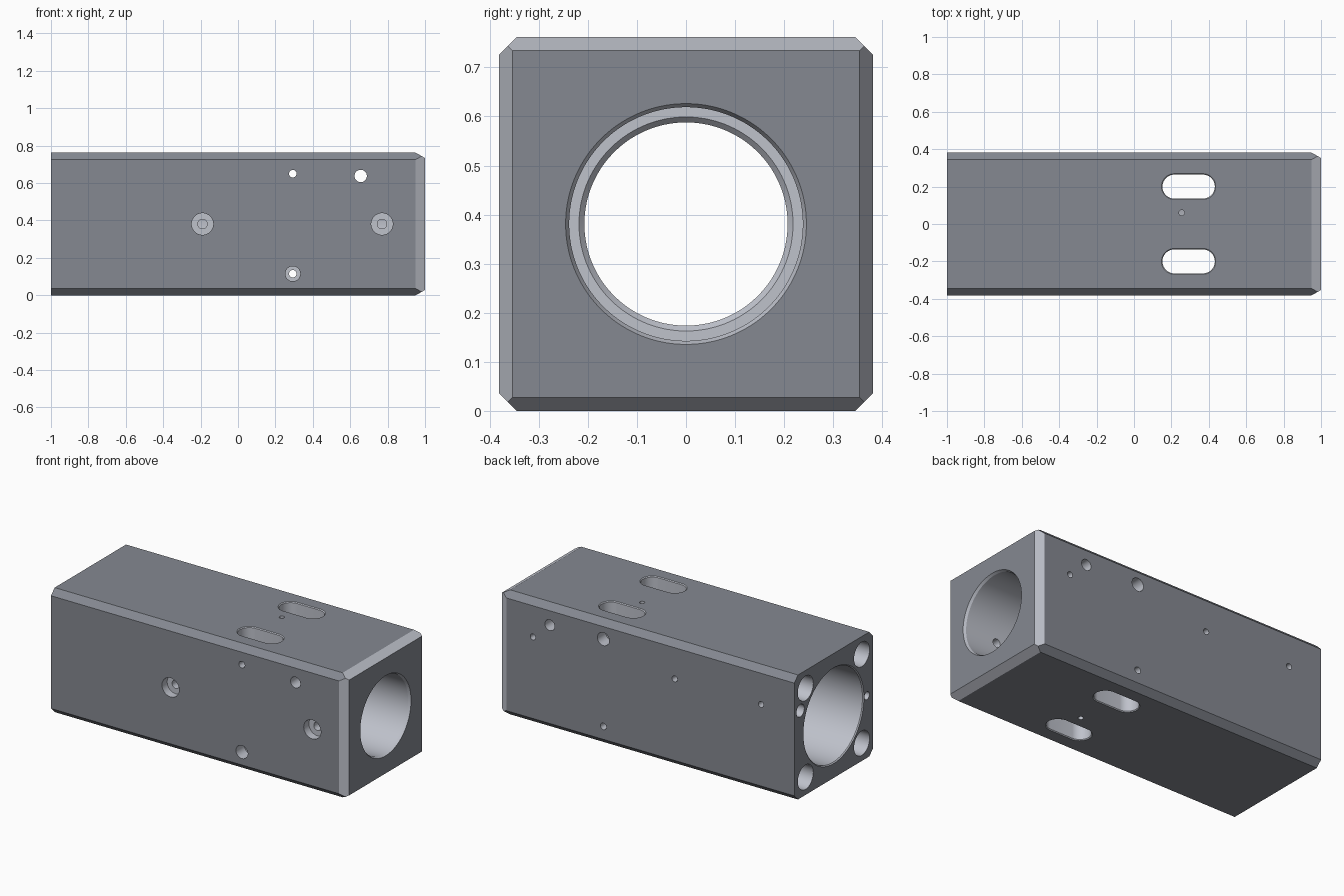
import bpy, bmesh, math
from mathutils import Vector

if "Cube" in bpy.data.objects:
    bpy.data.objects.remove(bpy.data.objects["Cube"])

H = 0.381          # half width and half height
SEG = 64


def material(name, color):
    m = bpy.data.materials.new(name)
    m.diffuse_color = color
    m.use_nodes = True
    m.node_tree.nodes["Principled BSDF"].inputs["Base Color"].default_value = m.diffuse_color
    return m


# Dark coated outside, lighter machined surfaces
MATS = (material("dark_coating", (0.235, 0.25, 0.285, 1)),
        material("machined_metal", (0.52, 0.54, 0.60, 1)))


def to_object(bm, name):
    bmesh.ops.recalc_face_normals(bm, faces=bm.faces)
    me = bpy.data.meshes.new(name)
    bm.to_mesh(me)
    bm.free()
    for m in MATS:
        me.materials.append(m)
    ob = bpy.data.objects.new(name, me)
    bpy.context.collection.objects.link(ob)
    return ob


def slice_off(bm, point, normal):
    """Cut a convex solid with a plane and cap it."""
    geom = bm.verts[:] + bm.edges[:] + bm.faces[:]
    res = bmesh.ops.bisect_plane(bm, geom=geom, plane_co=point, plane_no=normal, clear_outer=True)
    edges = [e for e in res["geom_cut"] if isinstance(e, bmesh.types.BMEdge)]
    bmesh.ops.edgeloop_fill(bm, edges=edges)


# Block with chamfered long edges and a chamfered right end
bm = bmesh.new()
bmesh.ops.create_cube(bm, size=1)
for v in bm.verts:
    v.co = Vector((v.co.x * 2, v.co.y * 2 * H, v.co.z * 2 * H + H))
for sy in (-1, 1):
    for sz in (-1, 1):
        slice_off(bm, (0, sy * H, H + sz * (H - 0.036)), Vector((0, sy, sz)).normalized())
for dy, dz in ((1, 0), (-1, 0), (0, 1), (0, -1)):
    slice_off(bm, (0.95, dy * H, H + dz * H), Vector((0.028, dy * 0.05, dz * 0.05)).normalized())
block = to_object(bm, "drilled_block")
for p in block.data.polygons:
    p.material_index = int(0.1 < p.normal.x < 0.9)   # end chamfers are machined


def cut(origin, direction, profile, half=0.0, seg=SEG):
    """Drill a stepped hole: profile is (depth, radius); half stretches it into a slot."""
    bm = bmesh.new()
    rot = Vector((0, 0, 1)).rotation_difference(Vector(direction))
    rings = []
    for depth, r in profile:
        ring = []
        for i in range(seg):
            a = 2 * math.pi * (i + 0.5) / seg
            side = half if math.cos(a) > 0 else -half
            p = Vector((r * math.cos(a) + side, r * math.sin(a), depth))
            ring.append(bm.verts.new(Vector(origin) + rot @ p))
        rings.append(ring)
    for a, b in zip(rings, rings[1:]):
        for i in range(seg):
            j = (i + 1) % seg
            bm.faces.new((a[i], a[j], b[j], b[i]))
    bm.faces.new(rings[0])
    bm.faces.new(rings[-1])
    for f in bm.faces:
        f.material_index = 1
    tool = to_object(bm, "cutter")
    tool.hide_render = True
    mod = block.modifiers.new("cut", "BOOLEAN")
    mod.operation, mod.solver, mod.object = "DIFFERENCE", "EXACT", tool
    bpy.context.view_layer.objects.active = block
    bpy.ops.object.modifier_apply(modifier=mod.name)
    bpy.data.objects.remove(tool)


# Stepped main bore along x
cut((0, 0, H), (1, 0, 0),
    [(-1.02, 0.312), (-0.994, 0.287), (0.46, 0.287), (0.5, 0.207), (0.55, 0.207), (0.562, 0.218),
     (0.562, 0.238), (0.985, 0.238), (1.02, 0.255)], seg=128)

# Through slots, top to bottom
for y in (-0.2, 0.2):
    cut((0.292, y, 0), (0, 0, 1),
        [(-0.01, 0.079), (0.005, 0.064), (2 * H - 0.005, 0.064), (2 * H + 0.01, 0.079)], half=0.076)

# Small vent holes into the bore, top and bottom
cut((0.255, 0.06, 2 * H), (0, 0, -1), [(-0.05, 0.015), (0.2, 0.015)], seg=32)
cut((0.325, -0.06, 0), (0, 0, 1), [(-0.05, 0.015), (0.2, 0.015)], seg=32)

# Counterbored holes on the front, opening into the bore
for x in (-0.19, 0.77):
    cut((x, -H, H), (0, 1, 0), [(-0.05, 0.058), (0.05, 0.058), (0.05, 0.025), (0.25, 0.025)])

# Clamp screw holes right through, heads on opposite sides
screw = [(-0.05, 0.04), (0.08, 0.04), (0.08, 0.02), (0.85, 0.02)]
cut((0.293, -H, 0.115), (0, 1, 0), screw)
cut((0.293, H, 0.65), (0, -1, 0), screw)

# Plain cross hole
cut((0.656, -H, 0.638), (0, 1, 0), [(-0.05, 0.033), (0.85, 0.033)])

# Small holes on the back into the bore
for x in (-0.775, -0.19, 0.77):
    cut((x, H, 0.535), (0, -1, 0), [(-0.05, 0.018), (0.25, 0.018)], seg=32)

# Corner holes and two small holes in the left end
for y in (-0.272, 0.272):
    for dz in (-0.272, 0.272):
        cut((-1, y, H + dz), (1, 0, 0), [(-0.02, 0.084), (0.004, 0.073), (0.35, 0.073)])
cut((-1, 0.322, 0.535), (1, 0, 0), [(-0.05, 0.038), (0.08, 0.038), (0.08, 0.018), (0.24, 0.018)], seg=32)
cut((-1, -0.322, 0.381), (1, 0, 0), [(-0.05, 0.024), (0.2, 0.024)], seg=32)

block.select_set(True)
bpy.context.view_layer.objects.active = block
bpy.ops.object.shade_smooth_by_angle(angle=math.radians(20))
